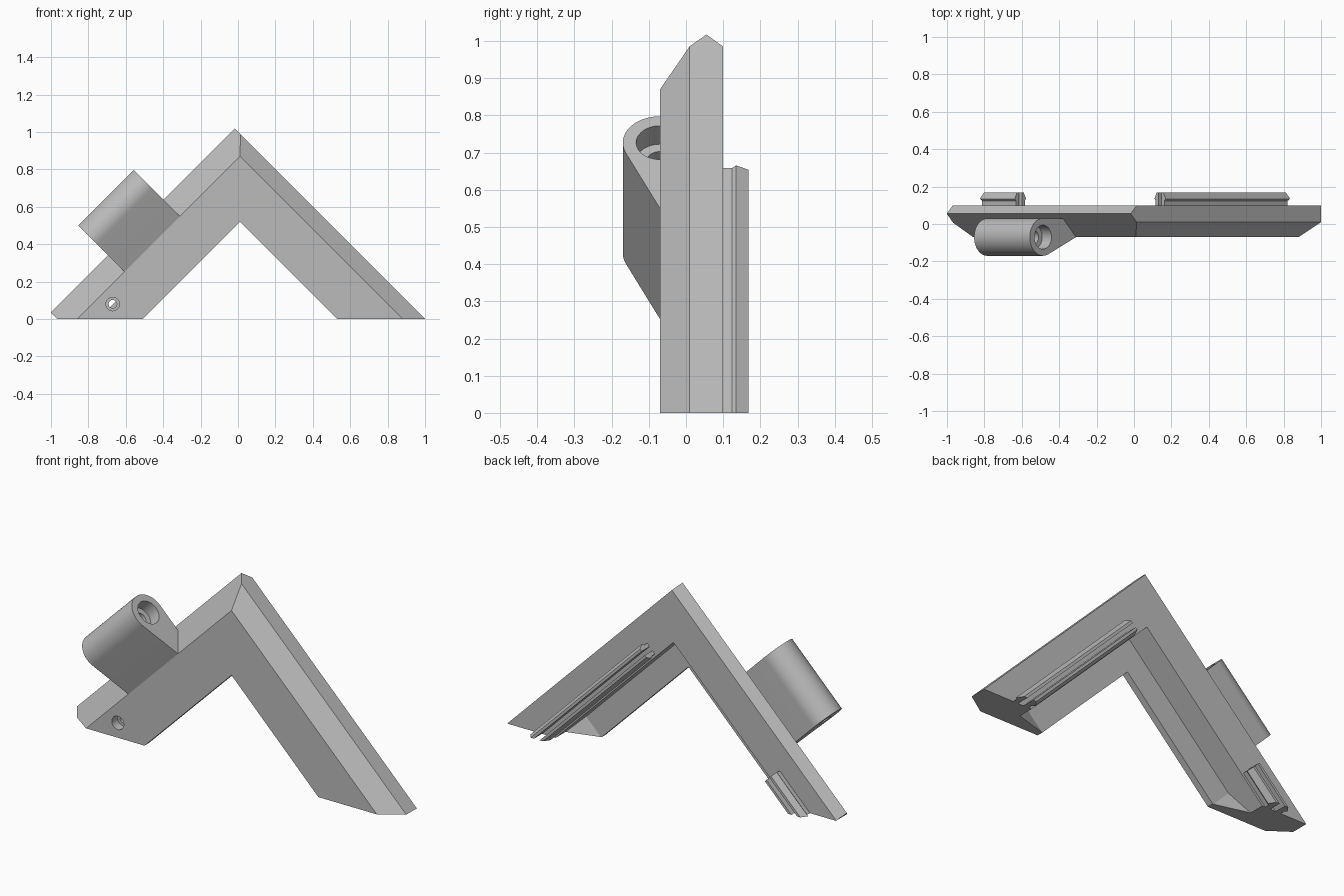
import bpy, bmesh, math
from mathutils import Vector

if "Cube" in bpy.data.objects:
    bpy.data.objects.remove(bpy.data.objects["Cube"], do_unlink=True)

grey = bpy.data.materials.new("plain grey")
grey.use_nodes = True
grey.diffuse_color = (0.5, 0.5, 0.5, 1)
grey.node_tree.nodes["Principled BSDF"].inputs["Base Color"].default_value = (0.5, 0.5, 0.5, 1)

R = math.sqrt(0.5)
DOWN_LEFT, OUT_LEFT = Vector((-R, 0, -R)), Vector((-R, 0, R))
DOWN_RIGHT, OUT_RIGHT = Vector((R, 0, -R)), Vector((R, 0, R))
Y = Vector((0, 1, 0))


def finish(name, bm):
    bmesh.ops.recalc_face_normals(bm, faces=bm.faces)
    mesh = bpy.data.meshes.new(name)
    bm.to_mesh(mesh)
    bm.free()
    mesh.materials.append(grey)
    ob = bpy.data.objects.new(name, mesh)
    bpy.context.collection.objects.link(ob)
    return ob


def loft(stations):
    """Skin closed sections with the same point count and cap the ends."""
    bm = bmesh.new()
    rings = [[bm.verts.new(p) for p in s] for s in stations]
    n = len(rings[0])
    for a, b in zip(rings, rings[1:]):
        for i in range(n):
            j = (i + 1) % n
            bm.faces.new((a[i], a[j], b[j], b[i]))
    bm.faces.new(rings[0])
    bm.faces.new(rings[-1][::-1])
    return bm


def prism(profile, u, v, axis, start, end):
    return loft([[u * a + v * b + axis * d for a, b in profile] for d in (start, end)])


def trim(bm, point, normal):
    """Cut away everything behind the plane and close the opening."""
    bmesh.ops.bisect_plane(bm, geom=bm.verts[:] + bm.edges[:] + bm.faces[:],
                           plane_co=point, plane_no=normal, clear_inner=True)
    bmesh.ops.holes_fill(bm, edges=[e for e in bm.edges if e.is_boundary])


def circle(r, a=0, b=0, n=40):
    return [(a + r * math.cos(2 * math.pi * i / n), b + r * math.sin(2 * math.pi * i / n))
            for i in range(n)]


def cut(ob, bm):
    cutter = finish("cutter", bm)
    cutter.hide_render = True
    mod = ob.modifiers.new("cut", "BOOLEAN")
    mod.operation, mod.solver, mod.object = "DIFFERENCE", "EXACT", cutter
    bpy.context.view_layer.objects.active = ob
    bpy.ops.object.modifier_apply(modifier=mod.name)
    bpy.data.objects.remove(cutter, do_unlink=True)


def smooth(ob):
    bpy.ops.object.select_all(action="DESELECT")
    ob.select_set(True)
    bpy.context.view_layer.objects.active = ob
    bpy.ops.object.shade_smooth_by_angle(angle=math.radians(25))


# Chevron frame: each row is depth, left line height, right line height
rows = [(-0.07, 0.86, 0.88), (0.01, 0.972, 1.0), (0.055, 1.035, 1.0), (0.1, 0.97, 1.0),
        (0.1, 0.70, 0.71), (-0.035, 0.70, 0.71), (-0.035, 0.51, 0.53), (-0.07, 0.51, 0.53)]
bm = loft([[Vector((-l, y, 0)) for y, l, r in rows],
           [Vector(((r - l) / 2, y, (r + l) / 2)) for y, l, r in rows],
           [Vector((r, y, 0)) for y, l, r in rows]])
trim(bm, Vector((-0.967, 0, 0)), Vector((R, 0, R)))
frame = finish("chevron_frame", bm)

# Countersunk screw hole through the right foot
X, Z = Vector((1, 0, 0)), Vector((0, 0, 1))
for radius, depth in ((0.036, -0.02), (0.022, 0.2)):
    cut(frame, prism(circle(radius, -0.67, 0.08), X, Z, Y, -0.2, depth))
smooth(frame)

# Small ramps closing the rear recess at each foot
for name, side, inner, wall in (("right_ramp", -1, 0.51, 0.70), ("left_ramp", 1, 0.53, 0.71)):
    bm = bmesh.new()
    mid = (inner + wall) / 2
    for x, y, z in ((inner, -0.036, 0), (mid, -0.036, wall - mid),
                    (wall, 0.015, 0), (wall, -0.036, 0)):
        bm.verts.new((side * x, y, z))
    bmesh.ops.convex_hull(bm, input=bm.verts)
    finish(name, bm)

# Paired snap-fit prongs on the back
prong = [(0.012, 0.09), (0.033, 0.09), (0.033, 0.124), (0.042, 0.135), (0.026, 0.168), (0.012, 0.168)]
for name, out, along, centre, start in (("long_rail", OUT_RIGHT, DOWN_RIGHT, 0.548, -0.351),
                                        ("short_clip", OUT_LEFT, DOWN_LEFT, 0.541, 0.318)):
    for label, s in (("outer", 1), ("inner", -1)):
        bm = prism([(centre + s * t, y) for t, y in prong], out, Y, along, start, 0.7)
        trim(bm, Vector((0, 0, 0)), Z)
        finish(name + "_" + label, bm)

# Rounded socket on the front of the right arm
cp, cy, rad = 0.858, -0.07, 0.1
arc = [math.radians(246 + 204 * i / 32) for i in range(33)]
profile = [(0.608, cy)] + [(cp + rad * math.cos(a), cy + rad * math.sin(a)) for a in arc] + [(0.68, 0.03)]
socket = finish("socket", prism(profile, OUT_LEFT, Y, DOWN_LEFT, -0.17, 0.251))
for radius, depth in ((0.064, -0.1), (0.036, 0.4)):
    cut(socket, prism(circle(radius, cp, cy), OUT_LEFT, Y, DOWN_LEFT, -0.3, depth))
smooth(socket)
